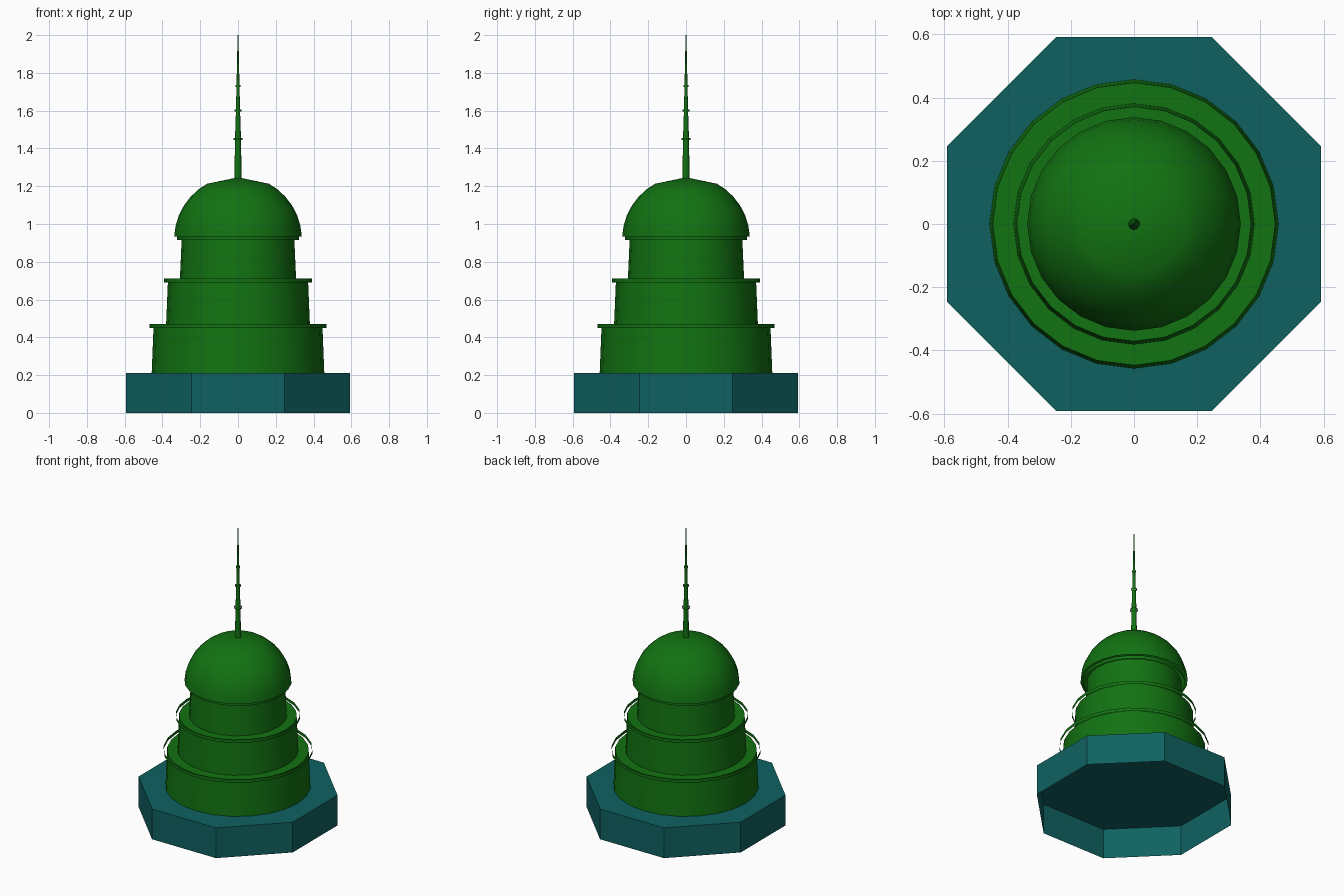
import bpy, bmesh, math

if "Cube" in bpy.data.objects:
    bpy.data.objects.remove(bpy.data.objects["Cube"])

SEG = 24


def material(name, rgb):
    m = bpy.data.materials.new(name)
    m.diffuse_color = (*rgb, 1)
    m.use_nodes = True
    m.node_tree.nodes["Principled BSDF"].inputs["Base Color"].default_value = m.diffuse_color
    return m


GREEN = material("green", (0.006, 0.17, 0.006))
TEAL = material("teal", (0.005, 0.12, 0.12))


def lathe(name, profile, mat, seg=SEG, turn=0.0, smooth=True):
    """Revolve (radius, z) points around z; radius 0 closes to a fan."""
    bm = bmesh.new()
    rings = []
    for r, z in profile:
        if r == 0:
            rings.append([bm.verts.new((0, 0, z))] * seg)
        else:
            rings.append([bm.verts.new((r * math.cos(turn + 2 * math.pi * i / seg),
                                        r * math.sin(turn + 2 * math.pi * i / seg), z))
                          for i in range(seg)])
    for a, b in zip(rings, rings[1:]):
        for i in range(seg):
            j = (i + 1) % seg
            quad = [a[i], a[j], b[j], b[i]]
            bm.faces.new(list(dict.fromkeys(quad)))
    me = bpy.data.meshes.new(name)
    bm.to_mesh(me)
    bm.free()
    ob = bpy.data.objects.new(name, me)
    bpy.context.collection.objects.link(ob)
    me.materials.append(mat)
    if smooth:
        bpy.ops.object.select_all(action='DESELECT')
        ob.select_set(True)
        bpy.context.view_layer.objects.active = ob
        bpy.ops.object.shade_smooth_by_angle(angle=math.radians(35))
    return ob


# Octagonal plinth, open underneath
R8 = 0.592 / math.cos(math.pi / 8)
lathe("plinth", [(R8, 0), (R8, 0.21), (0, 0.21)], TEAL, 8, math.pi / 8, False)

# Tapered tiers, each with a thin free-standing band round its top
tiers = [(0.457, 0.447, 0.21, 0.46, 0.469),
         (0.381, 0.371, 0.46, 0.70, 0.391),
         (0.308, 0.298, 0.70, 0.925, 0.322)]
for n, (r0, r1, z0, z1, rb) in enumerate(tiers, 1):
    lathe(f"tier_{n}", [(r0, z0), (r1, z1), (0, z1)], GREEN)
    lathe(f"tier_band_{n}", [(rb, z1 - 0.011), (rb, z1 + 0.011)], GREEN)

# Dome with a shallow conical crown
dome = [(0.338 * math.cos(math.radians(a)), 0.92 + 0.335 * math.sin(math.radians(a)))
        for a in (2.5, 12, 22, 32, 42, 52, 61)]
lathe("dome", dome + [(0, 1.247)], GREEN)

# Spire tapering to a point, with small collars
lathe("spire", [(0.019, 1.235), (0.016, 1.45), (0.011, 1.6), (0.008, 1.73),
                (0.005, 1.87), (0.002, 2.0), (0, 2.0)], GREEN, 12)
for n, (r, z) in enumerate([(0.025, 1.45), (0.018, 1.6), (0.013, 1.73)], 1):
    lathe(f"spire_collar_{n}", [(r, z - 0.005), (r, z + 0.005)], GREEN, 12)
